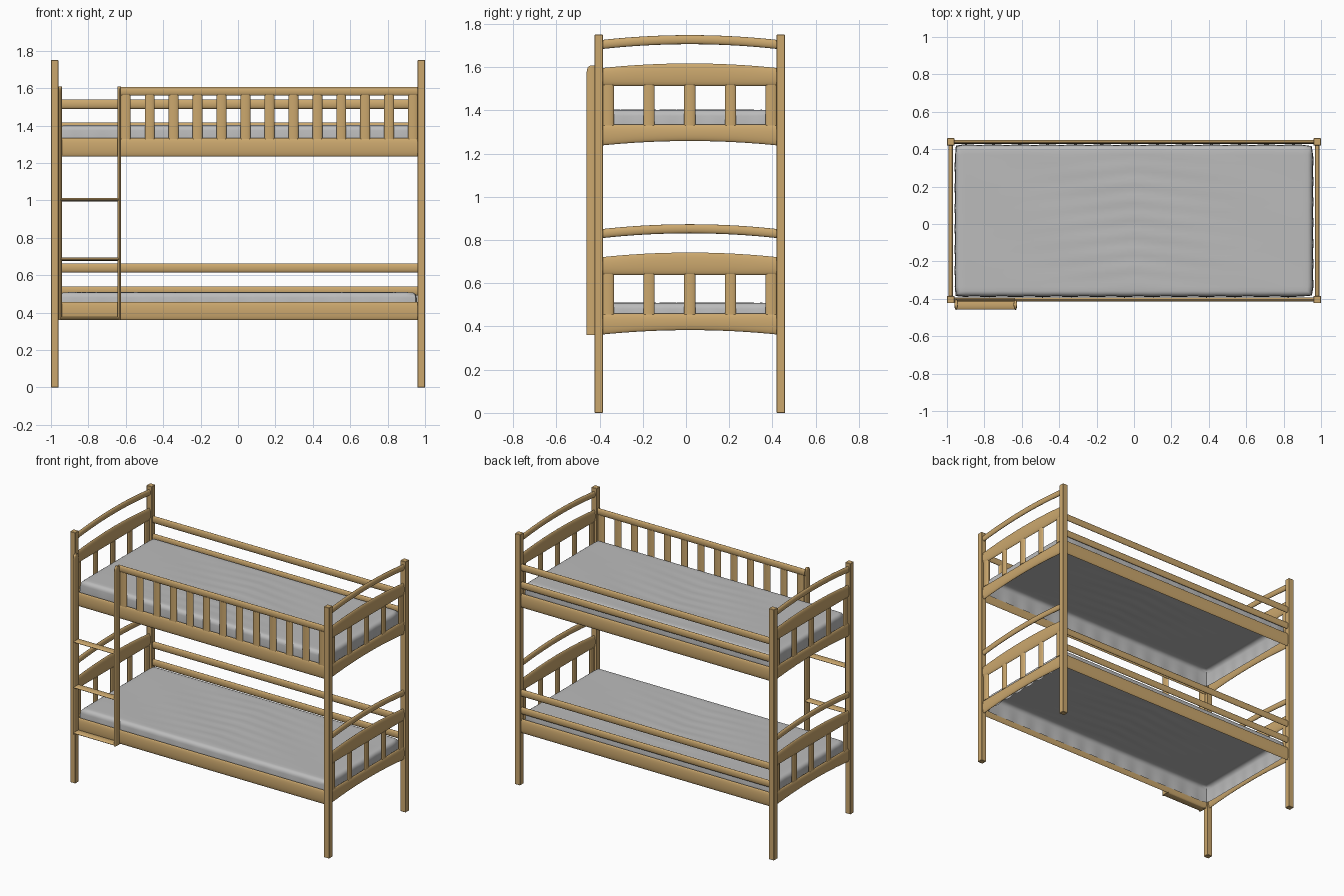
import bpy, bmesh, math
from mathutils import Vector

if "Cube" in bpy.data.objects:
    bpy.data.objects.remove(bpy.data.objects["Cube"])

X, Y, Z = Vector((1, 0, 0)), Vector((0, 1, 0)), Vector((0, 0, 1))
CY = 0.0175            # centre of the bed frame in y
FRONT, BACK = -0.404, 0.439
END_X = 0.98
LEVELS = (0.0, 0.875)  # lower and upper bunk


def material(name, rgb):
    m = bpy.data.materials.new(name)
    m.diffuse_color = (*rgb, 1)
    m.use_nodes = True
    m.node_tree.nodes["Principled BSDF"].inputs["Base Color"].default_value = m.diffuse_color
    return m


WOOD = material("warm wood", (0.60, 0.39, 0.155))
SHEET = material("grey sheet", (0.50, 0.50, 0.50))


def finish(name, bm, mat, angle=40):
    bmesh.ops.recalc_face_normals(bm, faces=bm.faces)
    me = bpy.data.meshes.new(name)
    bm.to_mesh(me)
    bm.free()
    ob = bpy.data.objects.new(name, me)
    bpy.context.collection.objects.link(ob)
    me.materials.append(mat)
    bpy.ops.object.select_all(action='DESELECT')
    ob.select_set(True)
    bpy.context.view_layer.objects.active = ob
    bpy.ops.object.shade_smooth_by_angle(angle=math.radians(angle))
    return ob


def loft(name, sections, u, v, n=20):
    """Skin elliptical sections (centre, half size along u, half size along v)."""
    bm = bmesh.new()
    rings = []
    for c, a, b in sections:
        rings.append([bm.verts.new(Vector(c) + u * a * math.cos(i * math.tau / n)
                                   + v * b * math.sin(i * math.tau / n)) for i in range(n)])
    for r, s in zip(rings, rings[1:]):
        for i in range(n):
            j = (i + 1) % n
            bm.faces.new((r[i], r[j], s[j], s[i]))
    bm.faces.new(rings[0])
    bm.faces.new(rings[-1])
    return finish(name, bm, WOOD)


def long_rail(name, y, z0, z1, x0=-0.965, x1=0.965, depth=0.01):
    zc, h = (z0 + z1) / 2, (z1 - z0) / 2
    loft(name, [((x0, y, zc), depth, h), ((x1, y, zc), depth, h)], Y, Z)


def arched_bar(name, x, bottom, top, rise_bottom, rise_top):
    secs = []
    for i in range(17):
        t = i / 8 - 1
        k = 1 - t * t
        lo, hi = bottom + rise_bottom * k, top + rise_top * k
        secs.append(((x, CY + 0.412 * t, (lo + hi) / 2), 0.011, (hi - lo) / 2))
    loft(name, secs, X, Z)


def slat(name, x, y, z0, z1, hx, hy):
    loft(name, [((x, y, z0), hx, hy), ((x, y, z1), hx, hy)], X, Y, 16)


def mattress(name, top):
    """Fitted sheet: softly wrinkled top with an open, ruffled skirt."""
    bm = bmesh.new()
    hx, hy, r = 0.955, 0.404, 0.028
    bmesh.ops.create_grid(bm, x_segments=72, y_segments=32, size=1)
    for v in bm.verts:
        x, y = v.co.x, v.co.y
        fade = (1 - x ** 6) * (1 - y ** 6)
        w = math.sin(26 * y + 7 * abs(x)) * math.exp(-5 * x * x) + 0.6 * math.sin(9 * x + 5 * y)
        v.co = (x * (hx - r), y * (hy - r), top - 0.003 + 0.0016 * w * fade)
    edges = [e for e in bm.edges if e.is_boundary]
    # outward offset and drop of each step of the rounded edge and skirt
    path = [(r * math.sin(a), r * (1 - math.cos(a))) for a in (0.4, 0.8, 1.2, math.pi / 2)]
    path += [(r + 0.002, 0.06), (r + 0.003, 0.09), (r, 0.118)]
    for off, drop in path:
        ext = bmesh.ops.extrude_edge_only(bm, edges=edges)["geom"]
        edges = [g for g in ext if isinstance(g, bmesh.types.BMEdge) and g.is_boundary]
        for v in {v for e in edges for v in e.verts}:
            cx = max(-hx + r, min(hx - r, v.co.x))
            cy = max(-hy + r, min(hy - r, v.co.y))
            ox = (1 if v.co.x > 0 else -1) if abs(abs(cx) - hx + r) < 1e-4 else 0
            oy = (1 if v.co.y > 0 else -1) if abs(abs(cy) - hy + r) < 1e-4 else 0
            k = 0.8 if ox and oy else 1
            ruffle = 0.003 * math.sin(43 * cx + 57 * cy) * (drop / 0.118)
            v.co = (cx + ox * k * (off + ruffle), cy + oy * k * (off + ruffle),
                    top - 0.003 - drop + ruffle)
    bmesh.ops.translate(bm, verts=bm.verts, vec=(0, CY, 0))
    ob = finish(name, bm, SHEET, 60)
    # the skirt is open below: make sure the outside faces up
    if sum(p.normal.z for p in ob.data.polygons) < 0:
        ob.data.flip_normals()


# corner posts
for sx, side in ((-1, "left"), (1, "right")):
    for y, end in ((FRONT, "front"), (BACK, "back")):
        bm = bmesh.new()
        bmesh.ops.create_cube(bm, size=1)
        for v in bm.verts:
            v.co = (sx * END_X + v.co.x * 0.04, y + v.co.y * 0.039, (v.co.z + 0.5) * 1.75)
        bmesh.ops.bevel(bm, geom=bm.edges[:], offset=0.002, segments=1, affect='EDGES')
        finish(f"{end}_{side}_post", bm, WOOD, 20)

for dz, lvl in zip(LEVELS, ("lower", "upper")):
    # long side rails and back guard rails
    long_rail(f"{lvl}_front_side_rail", FRONT, 0.36 + dz, 0.458 + dz)
    long_rail(f"{lvl}_back_side_rail", BACK, 0.36 + dz, 0.458 + dz)
    long_rail(f"{lvl}_back_guard_low", BACK, 0.492 + dz, 0.541 + dz)
    long_rail(f"{lvl}_back_guard_high", BACK, 0.615 + dz, 0.664 + dz)
    # arched head and foot panels with slats
    for sx, side in ((-1, "head"), (1, "foot")):
        x = sx * END_X
        arched_bar(f"{lvl}_{side}_bottom_bar", x, 0.362 + dz, 0.459 + dz, 0.021, 0)
        arched_bar(f"{lvl}_{side}_wide_bar", x, 0.638 + dz, 0.72 + dz, 0, 0.022)
        arched_bar(f"{lvl}_{side}_top_bar", x, 0.808 + dz, 0.85 + dz, 0.023, 0.023)
        for i in range(5):
            slat(f"{lvl}_{side}_slat_{i + 1}", x, CY + 0.1885 * (i - 2),
                 0.455 + dz, 0.643 + dz, 0.009, 0.026)

mattress("lower_mattress", 0.512)
mattress("upper_mattress", 1.405)

# front guard of the upper bunk
long_rail("front_guard_rail", FRONT, 1.56, 1.607, x0=-0.64)
for i in range(13):
    slat(f"front_guard_slat_{i + 1}", -0.6 + 0.128 * i, FRONT, 1.328, 1.565, 0.0265, 0.009)

# ladder stiles with rounded tops, and flat rungs
LADDER_Y = -0.43
for x, side in ((-0.951, "left"), (-0.634, "right")):
    secs = [(0.36, 1), (1.575, 1), (1.59, 0.93), (1.6, 0.78), (1.605, 0.6), (1.608, 0.35)]
    loft(f"ladder_{side}_stile", [((x, LADDER_Y, z), 0.0095, 0.03 * k) for z, k in secs], X, Y)
for i, z in enumerate((0.368, 0.686, 1.004)):
    loft(f"ladder_rung_{i + 1}", [((-0.951, LADDER_Y, z), 0.028, 0.0085),
                                  ((-0.634, LADDER_Y, z), 0.028, 0.0085)], Y, Z)
